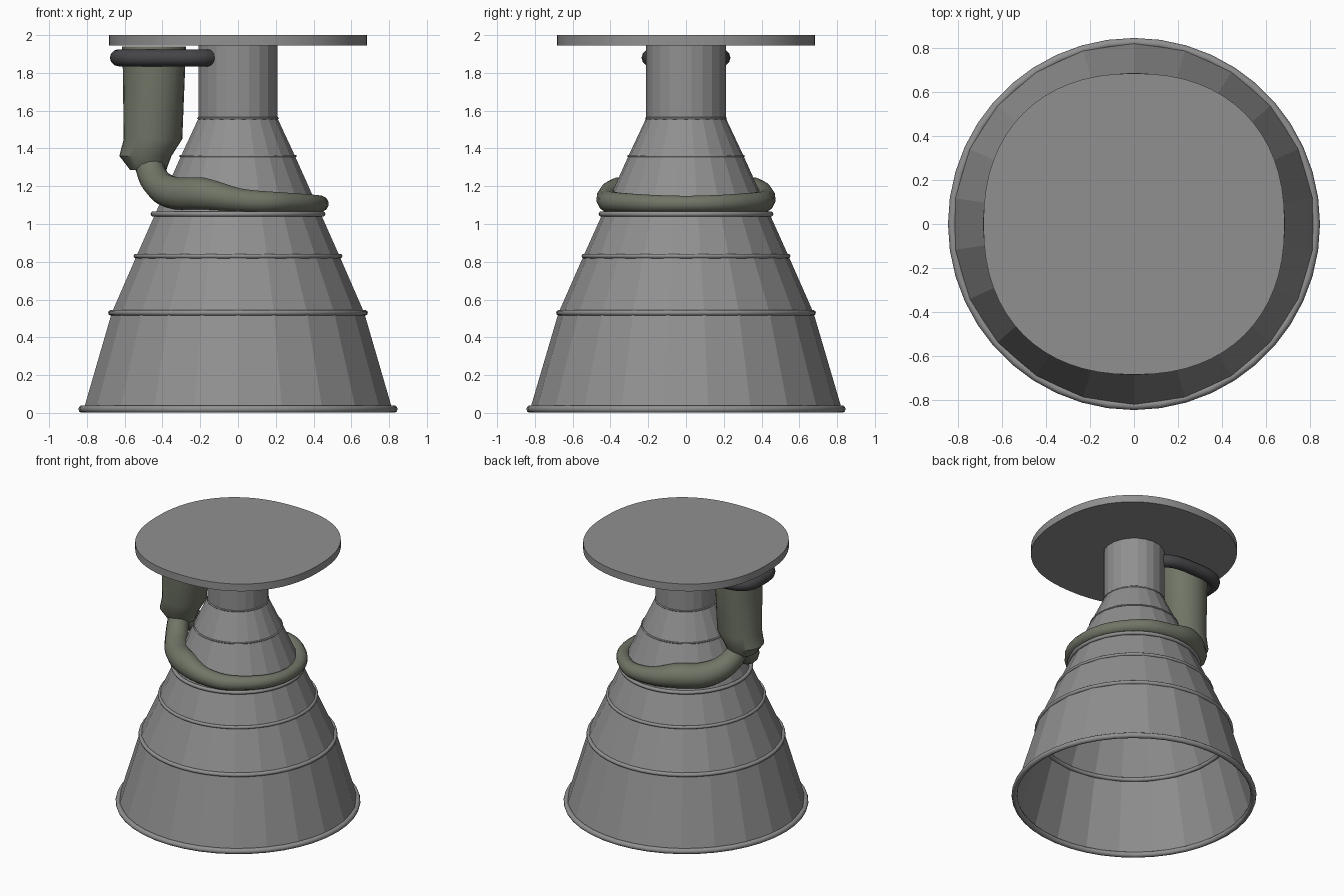
import bpy, bmesh, math
from math import sin, cos, pi

if "Cube" in bpy.data.objects:
    bpy.data.objects.remove(bpy.data.objects["Cube"], do_unlink=True)


def material(name, colour):
    m = bpy.data.materials.new(name)
    m.use_nodes = True
    m.diffuse_color = (*colour, 1)
    m.node_tree.nodes["Principled BSDF"].inputs["Base Color"].default_value = (*colour, 1)
    return m


grey = material("metal grey", (0.28, 0.28, 0.28))
olive = material("olive grey", (0.165, 0.18, 0.135))
dark = material("dark grey", (0.06, 0.06, 0.065))


def smooth(obj, angle=35):
    bpy.ops.object.select_all(action='DESELECT')
    obj.select_set(True)
    bpy.context.view_layer.objects.active = obj
    bpy.ops.object.shade_smooth_by_angle(angle=math.radians(angle))


def oval(cx, cy, z, rx, ry, sides, power=2.0):
    """Closed loop of points; a power above 2 squares the circle off."""
    pts = []
    for i in range(sides):
        a = pi / 2 + 2 * pi * i / sides
        c, s = cos(a), sin(a)
        pts.append((cx + rx * math.copysign(abs(c) ** (2 / power), c),
                    cy + ry * math.copysign(abs(s) ** (2 / power), s), z))
    return pts


def loft(name, loops, mat, caps=False):
    """Skin a stack of loops, bottom to top."""
    bm = bmesh.new()
    rows = [[bm.verts.new(p) for p in loop] for loop in loops]
    n = len(rows[0])
    for low, high in zip(rows, rows[1:]):
        for i in range(n):
            j = (i + 1) % n
            bm.faces.new((low[i], low[j], high[j], high[i]))
    if caps:
        bm.faces.new(rows[0][::-1])
        bm.faces.new(rows[-1])
    mesh = bpy.data.meshes.new(name)
    bm.to_mesh(mesh)
    bm.free()
    obj = bpy.data.objects.new(name, mesh)
    bpy.context.collection.objects.link(obj)
    mesh.materials.append(mat)
    return obj


def tube(name, stations, mat, cyclic=False):
    """Round tube through (x, y, z, radius) stations."""
    curve = bpy.data.curves.new(name, 'CURVE')
    curve.dimensions = '3D'
    curve.bevel_depth = 1
    curve.bevel_resolution = 4
    curve.resolution_u = 5
    curve.use_fill_caps = not cyclic
    spline = curve.splines.new('BEZIER')
    spline.bezier_points.add(len(stations) - 1)
    spline.use_cyclic_u = cyclic
    for point, (x, y, z, r) in zip(spline.bezier_points, stations):
        point.co = (x, y, z)
        point.radius = r
        point.handle_left_type = point.handle_right_type = 'AUTO'
    obj = bpy.data.objects.new(name, curve)
    bpy.context.collection.objects.link(obj)
    curve.materials.append(mat)
    bpy.ops.object.select_all(action='DESELECT')
    obj.select_set(True)
    bpy.context.view_layer.objects.active = obj
    bpy.ops.object.convert(target='MESH')
    smooth(bpy.context.object, 50)


# Faceted nozzle shell, open at the bottom
profile = [(0.825, 0.02), (0.675, 0.53), (0.543, 0.83), (0.442, 1.055),
           (0.305, 1.36), (0.211, 1.56), (0.211, 1.95)]
loft("nozzle", [oval(0, 0, z, r, r, 22) for r, z in profile], grey)

# Stiffening hoops: major radius, height, thickness
hoops = [(0.825, 0.02, 0.02), (0.672, 0.53, 0.015), (0.541, 0.83, 0.012),
         (0.449, 1.053, 0.014), (0.305, 1.36, 0.006), (0.21, 1.56, 0.006)]
for i, (r, z, t) in enumerate(hoops):
    bpy.ops.mesh.primitive_torus_add(major_radius=r, minor_radius=t, location=(0, 0, z),
                                     major_segments=44, minor_segments=10)
    hoop = bpy.context.object
    hoop.name = f"hoop_{i + 1}"
    hoop.data.materials.append(grey)
    smooth(hoop, 50)

# Mounting plate, a slightly squared disc
plate = loft("mounting_plate", [oval(0, 0, z, 0.684, 0.684, 64, 2.26) for z in (1.945, 2.0)],
             grey, caps=True)
smooth(plate)

# Exhaust pipe: centre x, height, radius
pipe = [(-0.475, 1.285, 0.095), (-0.49, 1.36, 0.138), (-0.45, 1.45, 0.155),
        (-0.445, 1.82, 0.165), (-0.445, 1.94, 0.17)]
smooth(loft("exhaust_pipe", [oval(x, 0, z, r, r, 24) for x, z, r in pipe], olive, caps=True))

# Collar round the top of the pipe
collar = oval(-0.378, 0, 1.88, 0.255, 0.19, 24, 3.2)
tube("pipe_collar", [(*p, 0.045) for p in collar], dark, cyclic=True)

# Tapering manifold that leaves the pipe on both sides and wraps the nozzle
half = [(-0.475, 0.03, 1.32, 0.075), (-0.43, 0.12, 1.22, 0.08), (-0.34, 0.24, 1.165, 0.088),
        (-0.18, 0.36, 1.158, 0.088), (0.02, 0.41, 1.125, 0.062), (0.25, 0.35, 1.115, 0.052)]
front = [(x, -y, z, r) for x, y, z, r in half]
tube("manifold", half + [(0.437, 0, 1.107, 0.043)] + front[::-1], olive)
